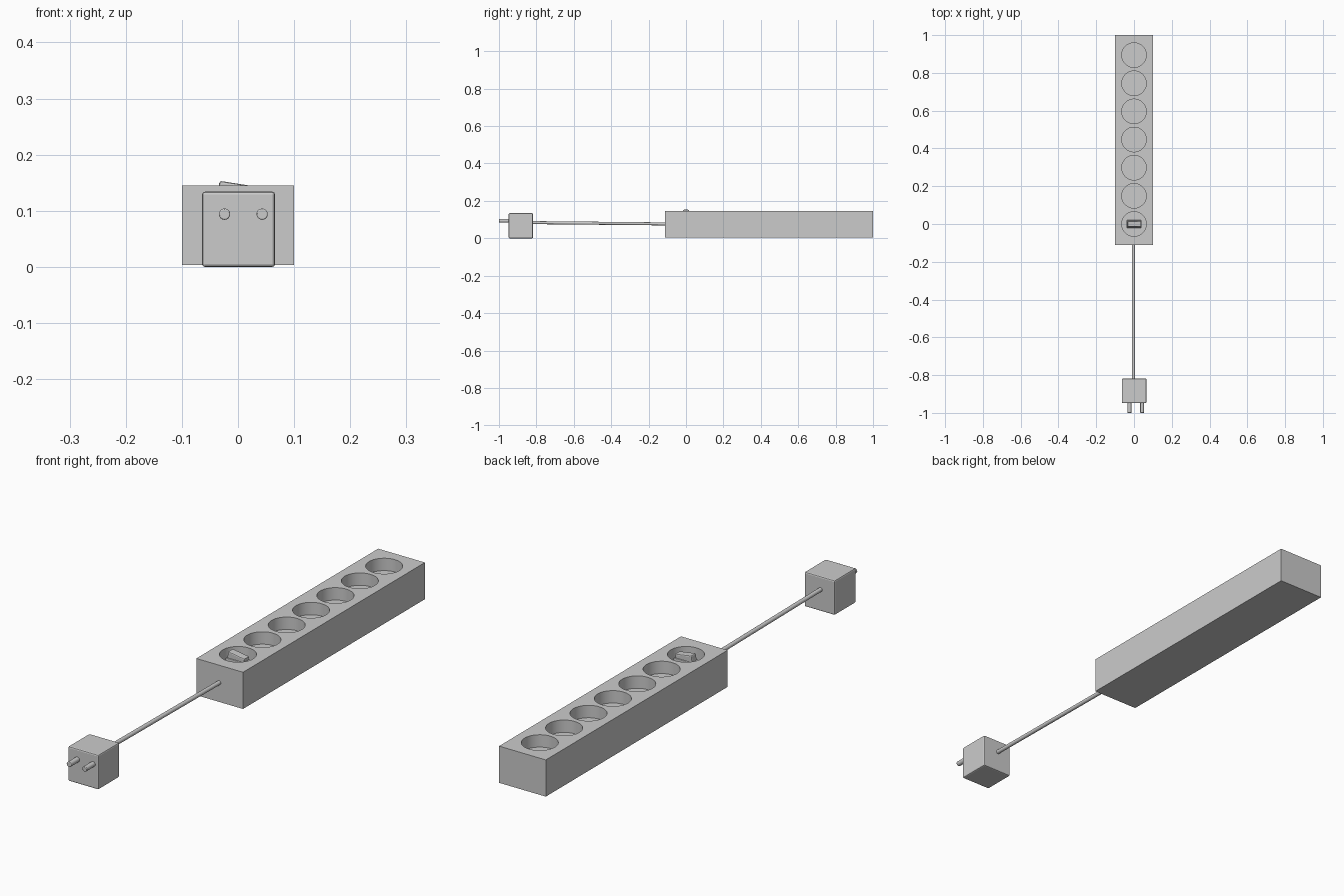
import bpy, math
from mathutils import Vector

if "Cube" in bpy.data.objects:
    bpy.data.objects.remove(bpy.data.objects["Cube"])


def box(name, lo, hi, bevel=0.0, tilt=0.0):
    lo, hi = Vector(lo), Vector(hi)
    bpy.ops.mesh.primitive_cube_add(size=1, location=(lo + hi) / 2)
    ob = bpy.context.object
    ob.name = name
    ob.scale = hi - lo
    bpy.ops.object.transform_apply(location=False, rotation=False, scale=True)
    ob.rotation_euler.y = tilt
    if bevel:
        m = ob.modifiers.new("Bevel", 'BEVEL')
        m.width = bevel
        m.segments = 2
    return ob


def rod(name, a, b, radius, sides=32, bevel=0.0):
    a, b = Vector(a), Vector(b)
    bpy.ops.mesh.primitive_cylinder_add(vertices=sides, radius=radius,
                                        depth=(b - a).length, location=(a + b) / 2)
    ob = bpy.context.object
    ob.name = name
    ob.rotation_euler = (b - a).to_track_quat('Z', 'Y').to_euler()
    bpy.ops.object.shade_smooth_by_angle()
    if bevel:
        m = ob.modifiers.new("Bevel", 'BEVEL')
        m.width = bevel
        m.segments = 2
        m.limit_method = 'ANGLE'
    return ob


TOP = 0.145
FLOOR = 0.097

# Long housing with seven round recesses
housing = box("housing", (-0.1, -0.112, 0.003), (0.1, 1.0, TOP))
for i in range(7):
    y = i * 0.149
    cutter = rod(f"recess_cutter_{i}", (0, y, FLOOR), (0, y, TOP + 0.05), 0.065, 48)
    m = housing.modifiers.new("Recess", 'BOOLEAN')
    m.operation = 'DIFFERENCE'
    m.solver = 'EXACT'
    m.object = cutter
    bpy.context.view_layer.objects.active = housing
    bpy.ops.object.modifier_apply(modifier=m.name)
    bpy.data.objects.remove(cutter)
bpy.ops.object.select_all(action='DESELECT')
housing.select_set(True)
bpy.ops.object.shade_smooth_by_angle()

# Tilted rocker switch in the first recess
box("switch_base", (-0.041, -0.02, FLOOR - 0.002), (0.041, 0.02, 0.128), 0.003)
box("switch_rocker", (-0.036, -0.015, 0.112), (0.036, 0.015, 0.148), 0.004,
    math.radians(9))

# Cord between housing and plug
rod("cord", (-0.003, -0.83, 0.084), (-0.003, -0.1, 0.077), 0.008, 24)

# Plug block with two pins
box("plug", (-0.064, -0.948, 0.0), (0.066, -0.818, 0.134), 0.005)
for side, x in (("left", -0.024), ("right", 0.043)):
    rod(f"plug_pin_{side}", (x, -0.94, 0.094), (x, -1.0, 0.094), 0.01, 32, 0.002)
